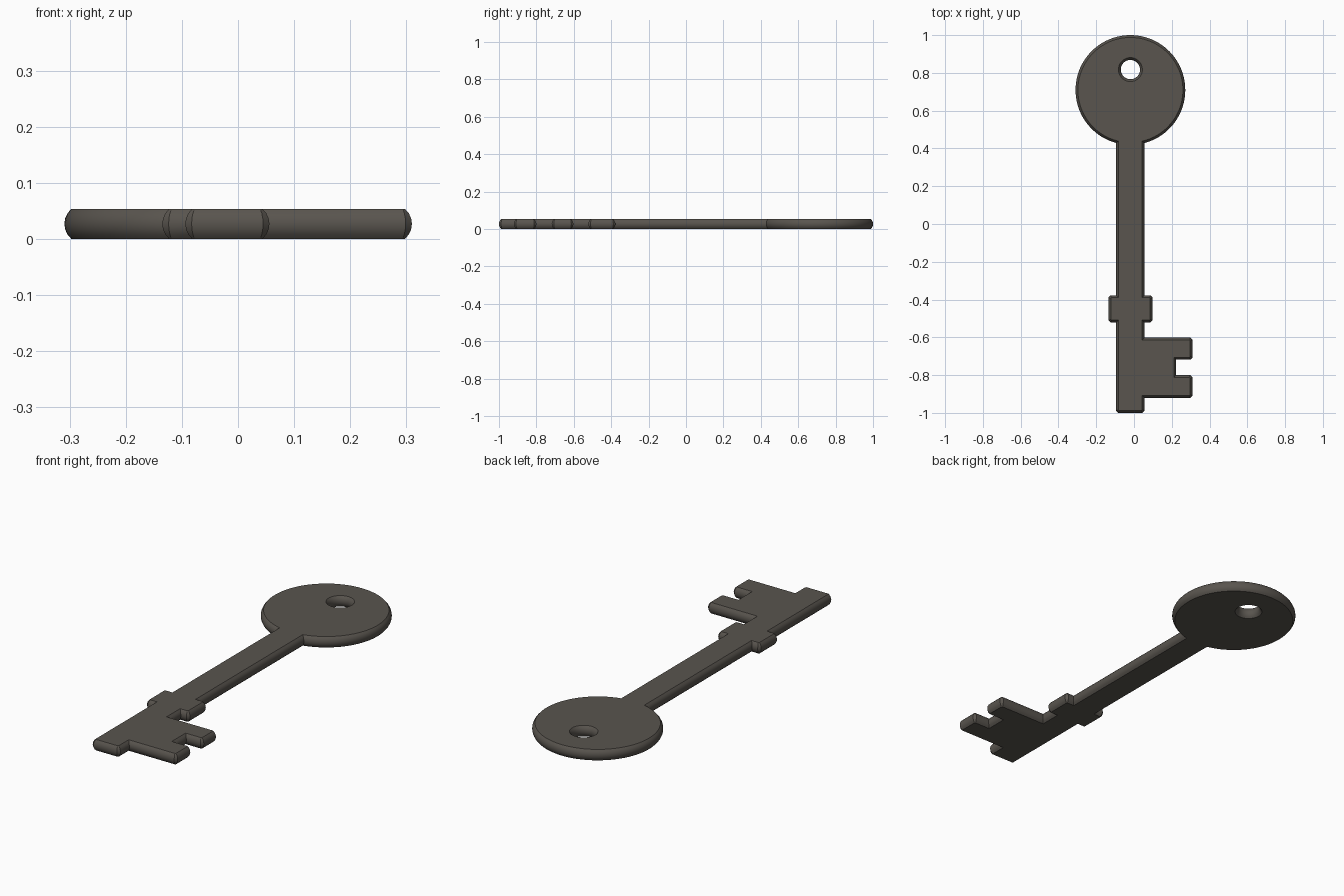
import bpy, bmesh, math
from mathutils import Vector

if "Cube" in bpy.data.objects:
    bpy.data.objects.remove(bpy.data.objects["Cube"])

H = 0.0535          # thickness
B = 0.0125          # bulge of the rounded rim beyond the flat faces
CX, CY = -0.019, 0.7095
STEPS = 6


def chamfer(points, indices, t=0.004):
    """Cut the listed corners of a polyline slightly."""
    out = []
    for i, p in enumerate(points):
        if i in indices:
            a, b = points[i - 1], points[(i + 1) % len(points)]
            out += [p + (a - p).normalized() * t, p + (b - p).normalized() * t]
        else:
            out.append(p)
    return out


def offset(loop, d):
    """Mitred offset to the right of the travel direction."""
    out = []
    n = len(loop)
    for i, p in enumerate(loop):
        u = (p - loop[i - 1]).normalized()
        v = (loop[(i + 1) % n] - p).normalized()
        nu, nv = Vector((u.y, -u.x)), Vector((v.y, -v.x))
        out.append(p + (nu + nv) * (d / (1 + nu.dot(nv))))
    return out


# shank, collar and bit (outline of the flat face, counter-clockwise)
sl, sr = CX - 0.075 + B, CX + 0.075 - B
r = 0.2905 - B
yj = CY - math.sqrt(r * r - (sr - CX) ** 2)
half = [(sl, yj), (sl, -0.39 - 0.0), (-0.135 + B, -0.39), (-0.135 + B, -0.522 + B),
        (sl, -0.522 + B), (sl, -1 + B), (sr, -1 + B), (sr, -0.92 + B),
        (0.31 - B, -0.92 + B), (0.31 - B, -0.80 - B), (0.223 - B, -0.80 - B),
        (0.223 - B, -0.718 + B), (0.31 - B, -0.718 + B), (0.31 - B, -0.602 - B),
        (sr, -0.602 - B), (sr, -0.522 + B), (0.098 - B, -0.522 + B),
        (0.098 - B, -0.39), (sr, -0.39), (sr, yj)]
outline = chamfer([Vector(p) for p in half], {2, 3, 5, 6, 8, 9, 12, 13, 16, 17})

# round bow
a0 = math.atan2(yj - CY, sr - CX)
sweep = 2 * math.pi - 2 * (math.pi / 2 + a0)
N = 96
outline += [Vector((CX + r * math.cos(a0 + sweep * i / N), CY + r * math.sin(a0 + sweep * i / N)))
            for i in range(1, N)]

# hole, travelling clockwise so its rim bulges inward
hole = [Vector((CX, 0.8175)) + 0.0635 * Vector((math.cos(-a), math.sin(-a)))
        for a in (2 * math.pi * i / 48 for i in range(48))]

# rim cross-section: a shallow arc across the whole thickness
R = ((H / 2) ** 2 + B ** 2) / (2 * B)
half_angle = math.asin(H / 2 / R)
rim = []
for k in range(STEPS + 1):
    a = half_angle * (2 * k / STEPS - 1)
    rim.append((R * math.cos(a) - (R - B), H / 2 + R * math.sin(a)))

bm = bmesh.new()
caps = ([], [])
for loop in (outline, hole):
    rings = [[bm.verts.new((p.x, p.y, z)) for p in offset(loop, d)] for d, z in rim]
    n = len(loop)
    for lo, hi in zip(rings, rings[1:]):
        for i in range(n):
            j = (i + 1) % n
            bm.faces.new((lo[i], lo[j], hi[j], hi[i]))
    for cap, ring in zip(caps, (rings[0], rings[-1])):
        cap += [bm.edges.get((ring[i], ring[(i + 1) % n])) for i in range(n)]
# flat faces
for cap in caps:
    bmesh.ops.triangle_fill(bm, use_beauty=True, use_dissolve=False, edges=cap)
bmesh.ops.recalc_face_normals(bm, faces=bm.faces[:])

mesh = bpy.data.meshes.new("key_body")
bm.to_mesh(mesh)
bm.free()
key = bpy.data.objects.new("key_body", mesh)
bpy.context.collection.objects.link(key)

mat = bpy.data.materials.new("dark iron")
mat.diffuse_color = (0.1, 0.09, 0.077, 1)
mat.use_nodes = True
mat.node_tree.nodes["Principled BSDF"].inputs["Base Color"].default_value = mat.diffuse_color
mesh.materials.append(mat)

bpy.context.view_layer.objects.active = key
key.select_set(True)
bpy.ops.object.shade_smooth_by_angle(angle=math.radians(28))
